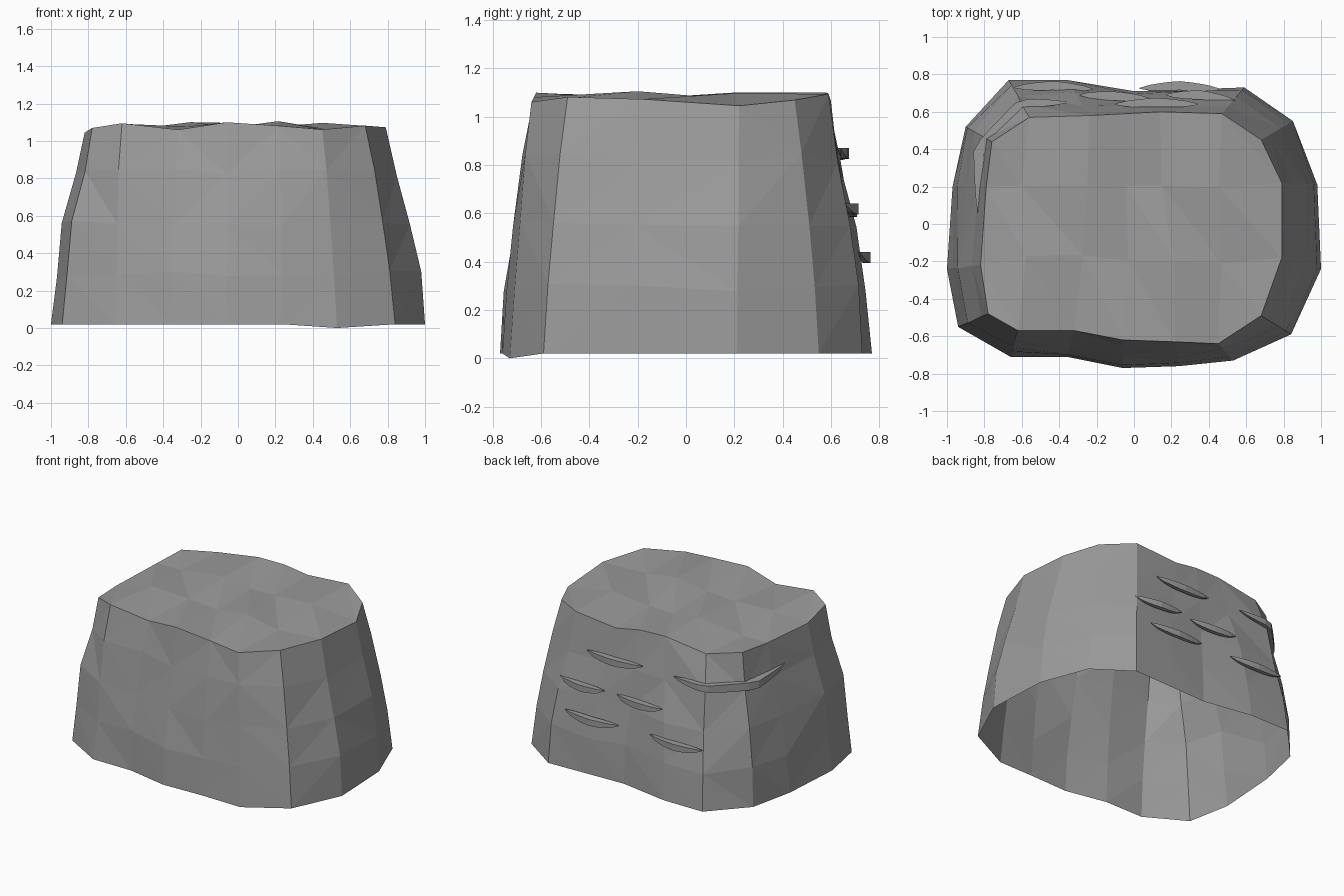
import bpy, bmesh, math, random
from mathutils import Vector

random.seed(4)
cube = bpy.data.objects.get("Cube")
if cube:
    bpy.data.objects.remove(cube, do_unlink=True)

stone = bpy.data.materials.new("grey stone")
stone.use_nodes = True
GREY = (0.33, 0.33, 0.33, 1)
stone.diffuse_color = GREY
stone.node_tree.nodes["Principled BSDF"].inputs["Base Color"].default_value = GREY


def finish(bm, name):
    bmesh.ops.recalc_face_normals(bm, faces=bm.faces[:])
    mesh = bpy.data.meshes.new(name)
    bm.to_mesh(mesh)
    bm.free()
    mesh.materials.append(stone)
    obj = bpy.data.objects.new(name, mesh)
    bpy.context.collection.objects.link(obj)


def quad(bm, a, b, c, d, flip):
    # Facet split along either diagonal
    for tri in ([(a, b, d), (b, c, d)] if flip else [(a, b, c), (a, c, d)]):
        bm.faces.new(tri)


def top_height(x, y):
    # Shallow diagonal ridges that fall away to the sides
    return 1.085 + 0.022 * math.cos(math.tau * (x - 0.43 * y - 0.3) / 0.71) - 0.03 * x * x


# Outlines of the foot and the rim, counter-clockwise from the -x side
FOOT = [(-1, -.24), (-.94, -.55), (-.66, -.71), (-.36, -.71), (-.06, -.77), (.24, -.76),
        (.53, -.73), (.84, -.59), (1, -.24), (.98, .21), (.85, .55), (.59, .73), (.3, .72),
        (0, .71), (-.36, .77), (-.67, .77), (-.9, .52), (-.97, .2)]
RIM = [(-.82, -.22), (-.78, -.48), (-.62, -.57), (-.32, -.57), (-.06, -.62), (.22, -.63),
       (.45, -.64), (.68, -.49), (.79, -.18), (.79, .22), (.68, .45), (.47, .59), (.14, .6),
       (-.04, .59), (-.24, .58), (-.56, .57), (-.76, .44), (-.79, .2)]
LEVELS = [(.02, 0), (.29, .14), (.56, .38), (.83, .7), (1.07, 1)]
N = len(FOOT)

# Rock walls, open underneath
bm = bmesh.new()
rings = []
for z, t in LEVELS:
    ring = []
    for i, (foot, rim) in enumerate(zip(FOOT, RIM)):
        p = Vector(foot).lerp(Vector(rim), t)
        height = z
        if 0 < t < 1:
            p *= 1 + random.uniform(-.014, .014)
            height += random.uniform(-.02, .02)
        elif t == 1:
            height = top_height(p.x, p.y)
        elif i == 6:
            height = 0
        ring.append(bm.verts.new((p.x, p.y, height)))
    rings.append(ring)
for lower, upper in zip(rings, rings[1:]):
    for i in range(N):
        j = (i + 1) % N
        quad(bm, lower[i], lower[j], upper[j], upper[i], random.random() < .5)

# Uneven top, a grid stretched between the front and back rim
rim = rings[-1]
columns = [[rim[1], rim[0], rim[17], rim[16]]]
for i in range(2, 7):
    front, back = rim[i], rim[17 - i]
    inner = []
    for t in (.35, .68):
        p = front.co.lerp(back.co, t)
        p.x += random.uniform(-.03, .03)
        inner.append(bm.verts.new((p.x, p.y, top_height(p.x, p.y))))
    columns.append([front] + inner + [back])
columns.append(rim[7:11])
for left, right in zip(columns, columns[1:]):
    for k in range(3):
        quad(bm, left[k], right[k], right[k + 1], left[k + 1], True)
finish(bm, "rock_body")


def ledge(name, path, z, width=.024, depth=.045, steps=8):
    # Thin lens-shaped shelf: flat on top, tapering to a keel below
    points = [Vector(p) for p in path]
    lengths = [(b - a).length for a, b in zip(points, points[1:])]
    total = sum(lengths)

    def along(t):
        d = t * total
        for a, b, size in zip(points, points[1:], lengths):
            if d <= size:
                return a.lerp(b, d / size)
            d -= size
        return points[-1].copy()

    bm = bmesh.new()
    sections = []
    for s in range(steps + 1):
        t = s / steps
        p = along(t)
        tangent = (along(min(1, t + .08)) - along(max(0, t - .08))).normalized()
        side = Vector((tangent.y, -tangent.x))
        swell = .12 + .88 * math.sin(math.pi * t) ** .6
        out, back = p + side * width * swell, p - side * width * swell
        sections.append([bm.verts.new((*out, z)), bm.verts.new((*back, z)),
                         bm.verts.new((*back, z - depth * swell)),
                         bm.verts.new((*(p + side * width * .2 * swell), z - depth * swell))])
    for a, b in zip(sections, sections[1:]):
        for k in range(4):
            m = (k + 1) % 4
            bm.faces.new((a[k], a[m], b[m], b[k]))
    bm.faces.new(sections[0])
    bm.faces.new(sections[-1])
    finish(bm, name)


# Small shelves on the back wall
ledge("upper_ledge", [(-.1, .64), (.12, .65), (.34, .64)], .87)
ledge("middle_left_ledge", [(.17, .69), (.36, .69), (.54, .66)], .64)
ledge("middle_ledge", [(-.29, .69), (-.12, .685), (.08, .67)], .63)
ledge("lower_left_ledge", [(.03, .725), (.24, .74), (.46, .72)], .44)
ledge("lower_right_ledge", [(-.64, .73), (-.42, .74), (-.22, .72)], .44)
# Longer shelf wrapping round the back corner
ledge("corner_ledge", [(-.83, .05), (-.83, .4), (-.6, .645), (-.36, .65)], .87, .03, .055, 14)
